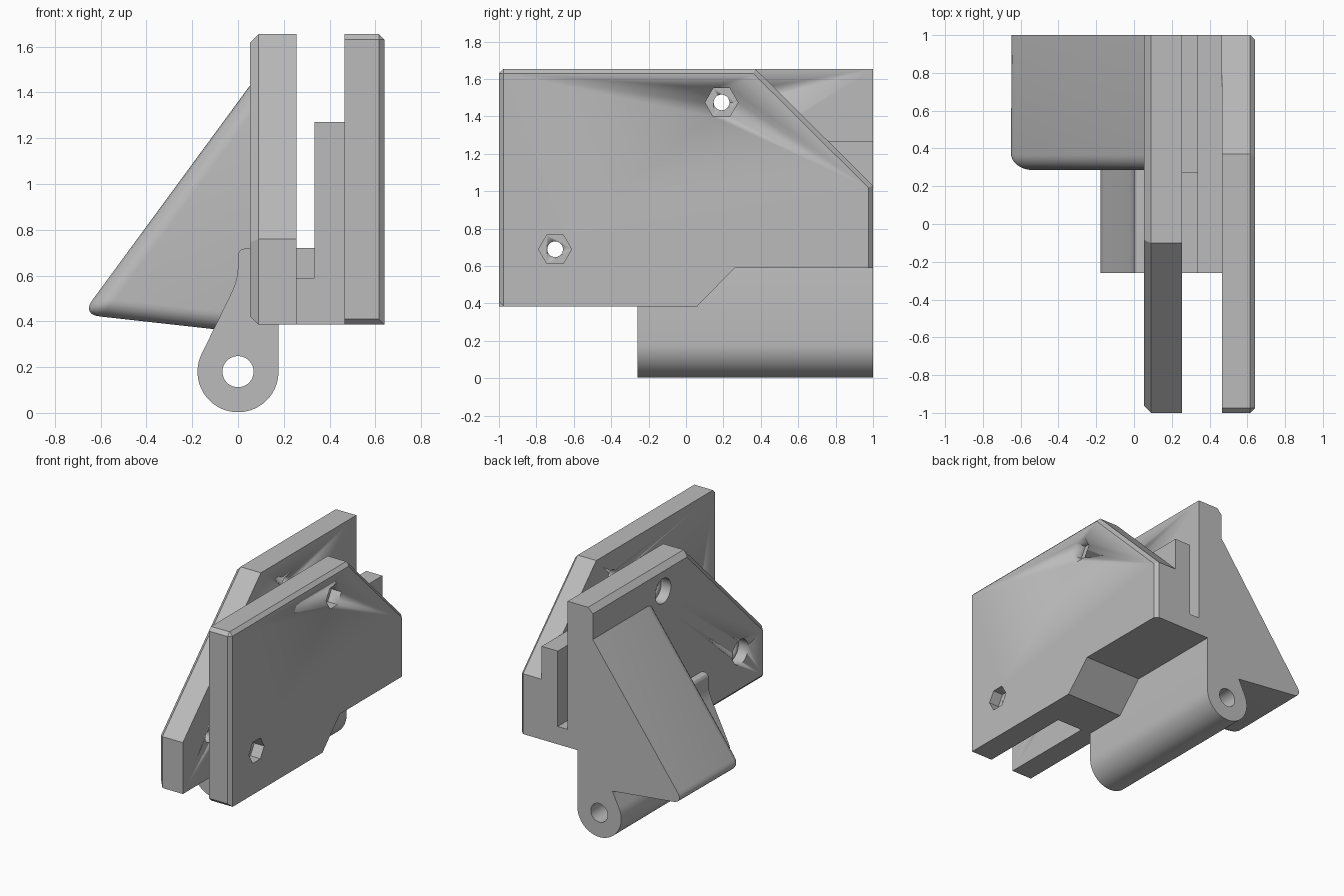
import bpy, bmesh, math
from mathutils import Vector

if "Cube" in bpy.data.objects:
    bpy.data.objects.remove(bpy.data.objects["Cube"])

grey = bpy.data.materials.new("plain_grey")
grey.use_nodes = True
COLOR = (0.5, 0.5, 0.5, 1)
grey.diffuse_color = COLOR
grey.node_tree.nodes["Principled BSDF"].inputs["Base Color"].default_value = COLOR


def prism(name, profile, axis, lo, hi, bevel=None, width=0, segments=1):
    """Extrude a profile along x (points are y, z) or along y (points are x, z)."""
    place = (lambda a, b, t: (t, a, b)) if axis == "x" else (lambda a, b, t: (a, t, b))
    bm = bmesh.new()
    ends = [[bm.verts.new(place(a, b, t)) for a, b in profile] for t in (lo, hi)]
    bm.faces.new(ends[0])
    bm.faces.new(ends[1])
    n = len(profile)
    for i in range(n):
        j = (i + 1) % n
        bm.faces.new((ends[0][i], ends[0][j], ends[1][j], ends[1][i]))
    bmesh.ops.recalc_face_normals(bm, faces=bm.faces)
    if bevel:
        edges = [e for e in bm.edges if bevel(e.verts[0].co, e.verts[1].co)]
        bmesh.ops.bevel(bm, geom=edges, offset=width, segments=segments,
                        profile=0.5, affect="EDGES", clamp_overlap=True)
        bmesh.ops.recalc_face_normals(bm, faces=bm.faces)
    mesh = bpy.data.meshes.new(name)
    bm.to_mesh(mesh)
    bm.free()
    mesh.materials.append(grey)
    mesh.shade_smooth()
    mesh.set_sharp_from_angle(angle=math.radians(30))
    obj = bpy.data.objects.new(name, mesh)
    bpy.context.collection.objects.link(obj)
    return obj


def ring(cx, cz, r, sides):
    return [(cx + r * math.cos(2 * math.pi * i / sides),
             cz + r * math.sin(2 * math.pi * i / sides)) for i in range(sides)]


def cut(target, name, *shape):
    cutter = prism(name, *shape)
    cutter.hide_render = True
    cutter.hide_viewport = True
    cutter.display_type = "WIRE"
    mod = target.modifiers.new(name, "BOOLEAN")
    mod.operation = "DIFFERENCE"
    mod.solver = "EXACT"
    mod.object = cutter


def near(a, b):
    return abs(a - b) < 1e-4


# Stepped underside shared by both plates and the bridge
step = [(0.06, 0.385), (0.26, 0.59), (1, 0.59)]

# Outer plate with sloped rear corner and chamfered outside edges
X_OUT = 0.64


def outer_edges(a, b):
    m = (a + b) / 2
    rim = near(a.x, X_OUT) and near(b.x, X_OUT) and m.z > 0.6
    front_corner = near(a.y, -1) and near(b.y, -1) and near(a.z, b.z)
    return rim or front_corner


outer_plate = prism("outer_plate",
                    [(-1, 0.385)] + step + [(1, 1.03), (0.37, 1.655), (-1, 1.655)],
                    "x", 0.465, X_OUT, outer_edges, 0.025)

# Inner plate with long front slope and chamfered outside edges
X_IN = 0.052


def inner_edges(a, b):
    m = (a + b) / 2
    return near(a.x, X_IN) and near(b.x, X_IN) and (m.y < 0 or m.z > 1.5)


inner_plate = prism("inner_plate",
                    [(-1, 0.385)] + step + [(1, 1.655), (-0.1, 1.655), (-1, 0.76)],
                    "x", X_IN, 0.255, inner_edges, 0.038)

# Bridge joining the plates, with its raised floor, and the tall spacer
prism("bridge", [(-0.26, 0.385)] + step + [(1, 0.72), (0.27, 0.72), (0.27, 0.59), (-0.26, 0.59)],
      "x", 0.2, 0.335)
prism("spacer", [(-0.26, 0.385)] + step + [(1, 1.27), (-0.26, 1.27)], "x", 0.335, 0.465)

# Hinge barrel with its web blending up into the inner plate
R = 0.177
arc = [(R * math.cos(t), 0.18 + R * math.sin(t))
       for t in (math.radians(-209 * i / 40) for i in range(41))]
web = [(-0.026, 0.53), (-0.012, 0.565), (-0.003, 0.6), (0, 0.64), (0, 0.685),
       (0.004, 0.703), (0.013, 0.713), (0.026, 0.717), (0.15, 0.717), (R, 0.58)]
hinge = prism("hinge_barrel", arc + web, "y", -0.26, 1)
cut(hinge, "hinge_pin_cutter", ring(0, 0.18, 0.068, 40), "y", -0.5, 1.2)

# Sloped wedge with rounded front edge and tip
Y_WEDGE = 0.285


def wedge_edges(a, b):
    front = near(a.y, Y_WEDGE) and near(b.y, Y_WEDGE) and not near(a.x, b.x)
    tip = a.x < -0.6 and b.x < -0.6
    return front or tip


prism("wedge", [(-0.682, 0.43), (0.1, 0.343), (0.1, 1.495)], "y", Y_WEDGE, 1,
      wedge_edges, 0.08, 6)

# Bolt holes: through bore, hexagonal nut pocket, round head recess
for place, (y, z) in {"upper": (0.19, 1.475), "lower": (-0.7, 0.69)}.items():
    cut(outer_plate, place + "_nut_cutter", ring(y, z, 0.088, 6), "x", 0.56, 0.8)
    cut(outer_plate, place + "_outer_bore_cutter", ring(y, z, 0.042, 32), "x", 0.4, 0.7)
    cut(inner_plate, place + "_head_cutter", ring(y, z, 0.09, 32), "x", -0.1, 0.13)
    cut(inner_plate, place + "_inner_bore_cutter", ring(y, z, 0.042, 32), "x", 0, 0.3)
